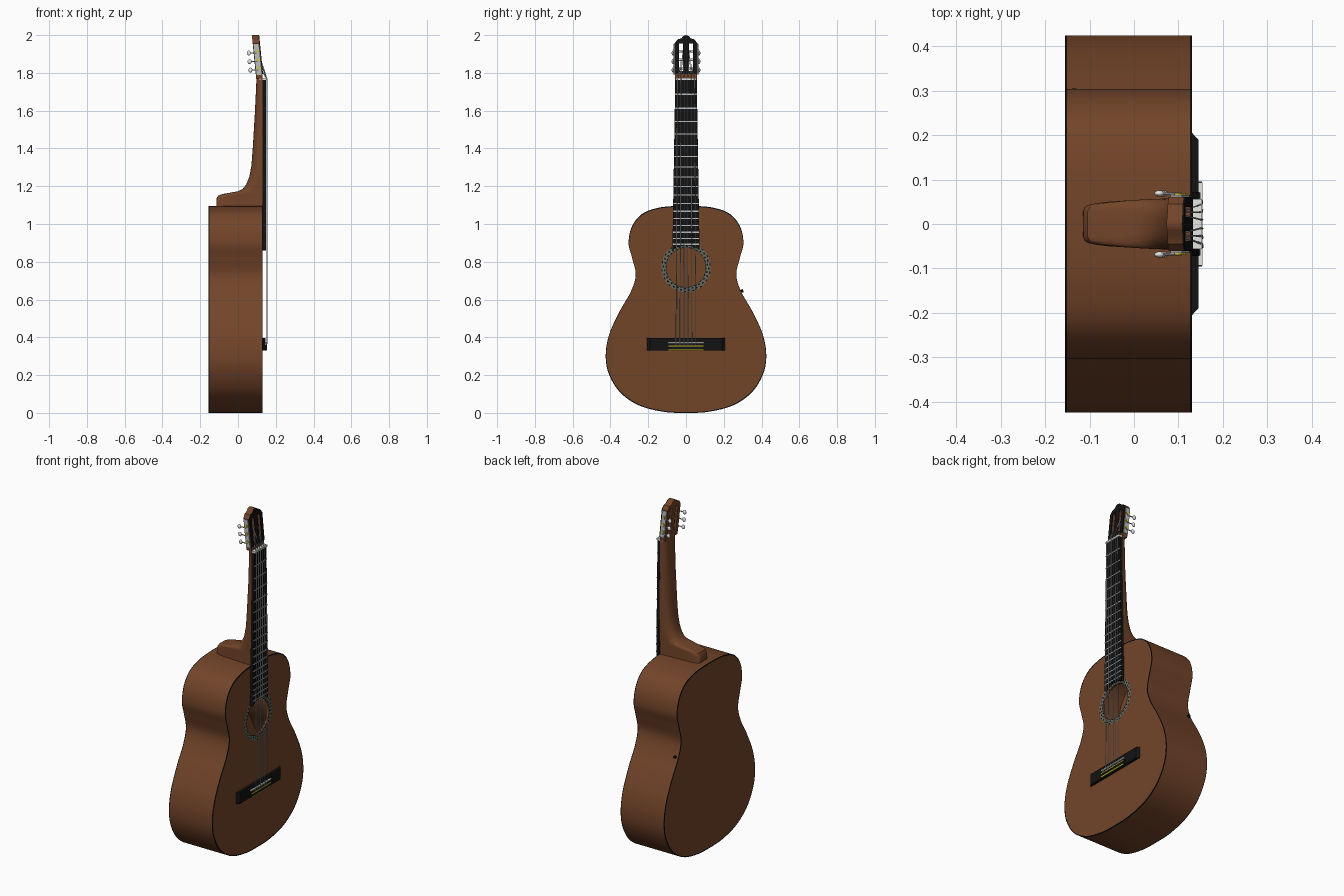
import bpy, bmesh, math
from mathutils import Vector

if "Cube" in bpy.data.objects:
    bpy.data.objects.remove(bpy.data.objects["Cube"])


def mat(name, rgb):
    m = bpy.data.materials.new(name)
    m.diffuse_color = (*rgb, 1)
    m.use_nodes = True
    m.node_tree.nodes["Principled BSDF"].inputs["Base Color"].default_value = m.diffuse_color
    return m


WOOD = mat("brown wood", (0.17, 0.058, 0.022))
BLACK = mat("black ebony", (0.006, 0.006, 0.006))
BONE = mat("white bone", (0.8, 0.8, 0.76))
STEEL = mat("silver steel", (0.5, 0.52, 0.54))
GREY = mat("grey green inlay", (0.13, 0.14, 0.11))
GOLD = mat("yellow trim", (0.65, 0.55, 0.04))


def finish(name, bm, *mats):
    bmesh.ops.recalc_face_normals(bm, faces=bm.faces[:])
    me = bpy.data.meshes.new(name)
    bm.to_mesh(me)
    bm.free()
    ob = bpy.data.objects.new(name, me)
    bpy.context.collection.objects.link(ob)
    for m in mats:
        me.materials.append(m)
    return ob


def prism(name, loops, x0, x1, m, lean=0.0):
    """Extrude (y, z) loops along x; later loops are holes. lean tilts it back."""
    bm = bmesh.new()
    twin, edges = {}, []
    for loop in loops:
        a = [bm.verts.new((x0, y, z)) for y, z in loop]
        b = [bm.verts.new((x1, y, z)) for y, z in loop]
        twin.update(zip(a, b))
        edges += [bm.edges.new((a[i - 1], a[i])) for i in range(len(a))]
    pairs = [tuple(e.verts) for e in edges]
    bmesh.ops.triangle_fill(bm, edges=edges, use_beauty=True, normal=(1, 0, 0))
    for f in bm.faces[:]:
        bm.faces.new([twin[v] for v in f.verts])
    for p, q in pairs:
        bm.faces.new((p, q, twin[q], twin[p]))
    for v in bm.verts:
        v.co.x -= (v.co.z - 1.775) * lean
    return finish(name, bm, m)


def box(name, x, y, z, m, lean=0.0):
    return prism(name, [[(y[0], z[0]), (y[1], z[0]), (y[1], z[1]), (y[0], z[1])]], x[0], x[1], m, lean)


def rod(name, p, q, r, m, sides=12):
    p, q = Vector(p), Vector(q)
    bm = bmesh.new()
    bmesh.ops.create_cone(bm, cap_ends=True, segments=sides, radius1=r, radius2=r, depth=(q - p).length)
    ob = finish(name, bm, m)
    ob.location = (p + q) / 2
    ob.rotation_euler = (q - p).to_track_quat('Z', 'Y').to_euler()
    return ob


def smooth_loop(pts, steps=6):
    """Closed Catmull-Rom curve."""
    out, n = [], len(pts)
    for i in range(n):
        a, b, c, d = (Vector(pts[(i + k) % n]) for k in (-1, 0, 1, 2))
        for s in range(steps):
            t = s / steps
            v = 0.5 * (2 * b + (c - a) * t + (2 * a - 5 * b + 4 * c - d) * t * t
                       + (3 * b - a - 3 * c + d) * t ** 3)
            out.append((v.x, v.y))
    return out


def mirrored(half):
    return half + [(-y, z) for y, z in reversed(half) if y > 0]


def scaled(loop, k):
    return [(y * k, 0.5475 + (z - 0.5475) * k) for y, z in loop]


def circle(r, n=64):
    return [(r * math.cos(2 * math.pi * i / n), HOLE_Z + r * math.sin(2 * math.pi * i / n)) for i in range(n)]


# Body: hollow box with a sound hole and dark binding on both edges
HOLE_Z = 0.77
outline = smooth_loop(mirrored([
    (0, 0), (0.12, 0.006), (0.25, 0.04), (0.35, 0.11), (0.41, 0.21), (0.425, 0.31),
    (0.405, 0.42), (0.35, 0.54), (0.293, 0.64), (0.266, 0.73), (0.285, 0.82),
    (0.304, 0.9), (0.285, 0.99), (0.23, 1.055), (0.15, 1.085), (0.06, 1.095)]))
prism("body_sides", [outline, scaled(outline, 0.965)], -0.151, 0.126, WOOD)
prism("body_front", [scaled(outline, 0.99), circle(0.104)], 0.118, 0.13, WOOD)
prism("body_back", [scaled(outline, 0.99)], -0.155, -0.143, WOOD)
for side, x in (("front", 0.126), ("back", -0.155)):
    prism(side + "_binding", [outline, scaled(outline, 0.99)], x, x + 0.0045, BLACK)
rod("strap_pin", (-0.135, 0.28, 0.64), (-0.135, 0.303, 0.647), 0.008, BLACK)

# Rosette: mosaic ring around the sound hole
bm = bmesh.new()
rings = [[bm.verts.new((0.132, y, z)) for y, z in circle(r, 72)] for r in (0.104, 0.109, 0.117, 0.125, 0.131)]
for band in range(4):
    for i in range(72):
        f = bm.faces.new((rings[band][i - 1], rings[band][i], rings[band + 1][i], rings[band + 1][i - 1]))
        f.material_index = 1 if (i + 2 * band) % 4 == 0 else 0
ob = finish("rosette", bm, GREY, BLACK)

# Neck and heel: lofted D-shaped sections (z, back x, half width, squareness, back taper)
sections = [(1.095, -0.115, 0.06, 8, 0.8), (1.135, -0.114, 0.06, 8, 0.8), (1.15, -0.105, 0.06, 7, 0.8),
            (1.159, -0.08, 0.06, 6, 0.85), (1.166, -0.04, 0.06, 5, 0.88), (1.173, 0.0, 0.06, 4, 0.92),
            (1.187, 0.026, 0.061, 3.2, 0.95), (1.21, 0.044, 0.062, 2.8, 1), (1.25, 0.06, 0.064, 2.5, 1),
            (1.31, 0.071, 0.063, 2.4, 1), (1.4, 0.078, 0.062, 2.4, 1), (1.6, 0.09, 0.059, 2.4, 1),
            (1.775, 0.098, 0.057, 3, 1)]
bm = bmesh.new()
rows = []
for z, back, w, n, taper in sections:
    row = []
    for i in range(25):
        a = math.pi * i / 24
        c, s = math.cos(a), max(math.sin(a), 0)
        d = s ** (2 / n)
        y = math.copysign(abs(c) ** (2 / n), c) * w * (1 + (taper - 1) * d)
        row.append(bm.verts.new((0.13 + (back - 0.13) * d, y, z)))
    rows.append(row)
for lo, hi in zip(rows, rows[1:]):
    for i in range(25):
        bm.faces.new((lo[i - 1], lo[i], hi[i], hi[i - 1]))
bm.faces.new(rows[0])
bm.faces.new(rows[-1])
finish("neck", bm, WOOD)

# Fingerboard with an arc cut at the sound hole, plus frets and nut
END = 0.116
arc = [(y, HOLE_Z + math.sqrt(END ** 2 - y * y)) for y in (0.072 * i / 8 for i in range(-8, 9))]
prism("fingerboard", [arc + [(0.057, 1.762), (-0.057, 1.762)]], 0.13, 0.147, BLACK)
SCALE = 1.395
for k in range(1, 18):
    z = 1.765 - SCALE * (1 - 2 ** (-k / 12))
    w = 0.057 + 0.015 * (1.762 - z) / 0.9
    box("fret_%d" % k, (0.146, 0.1495), (-w, w), (z - 0.003, z + 0.003), STEEL)
box("nut", (0.115, 0.153), (-0.056, 0.056), (1.762, 1.774), BONE)

# Slotted head with dark face plate
LEAN = 0.1
crest = [(0.061, 1.955), (0.045, 1.977), (0.025, 1.983), (0.014, 1.996), (0, 2.0)]
slots = [[(s * 0.016, 1.81), (s * 0.038, 1.81), (s * 0.038, 1.955), (s * 0.016, 1.955)] for s in (1, -1)]
prism("head", [mirrored([(0.057, 1.77), (0.06, 1.8)] + crest)] + slots, 0.096, 0.13, WOOD, LEAN)
prism("head_face", [mirrored([(0.06, 1.795)] + crest)] + slots, 0.13, 0.1345, BLACK, LEAN)

# Tuners on both sides of the head
PEGS = (1.825, 1.87, 1.915)
for s, side in ((1, "right"), (-1, "left")):
    box("tuner_plate_" + side, (0.1, 0.126), sorted((s * 0.06, s * 0.065)), (1.79, 1.952), STEEL, LEAN)
    for i, z in enumerate(PEGS):
        tag = "_%s_%d" % (side, i)
        x = 0.113 - (z - 1.775) * LEAN
        rod("roller" + tag, (x, s * 0.014, z), (x, s * 0.062, z), 0.007, BONE)
        rod("gear" + tag, (x, s * 0.064, z), (x, s * 0.07, z), 0.008, GOLD)
        rod("tuner_stem" + tag, (x, s * 0.068, z - 0.01), (x - 0.04, s * 0.068, z - 0.01), 0.003, STEEL, 8)
        bm = bmesh.new()
        bmesh.ops.create_uvsphere(bm, u_segments=14, v_segments=8, radius=1)
        ob = finish("tuner_button" + tag, bm, BONE)
        ob.scale = (0.011, 0.007, 0.013)
        ob.location = (x - 0.042, s * 0.069, z - 0.01)

# Bridge: bevelled wings, raised tie block, saddle and trim
bm = bmesh.new()
base = [bm.verts.new((0.13, y, z)) for y, z in ((-0.206, 0.33), (0.206, 0.33), (0.206, 0.397), (-0.206, 0.397))]
top = [bm.verts.new((0.145, v.co.y * 0.92, v.co.z)) for v in base]
bm.faces.new(base)
bm.faces.new(top)
for i in range(4):
    bm.faces.new((base[i - 1], base[i], top[i], top[i - 1]))
finish("bridge", bm, BLACK)
box("tie_block", (0.14, 0.153), (-0.096, 0.096), (0.331, 0.36), BLACK)
box("saddle", (0.14, 0.154), (-0.094, 0.094), (0.368, 0.375), BONE)
for i, z in enumerate((0.354, 0.332)):
    box("bridge_trim_%d" % i, (0.15, 0.1545), (-0.094, 0.094), (z - 0.003, z + 0.003), GOLD)

# Strings from tie block over saddle and nut to the rollers
for i in range(6):
    k = i - 2.5
    s = 1 if k > 0 else -1
    z = PEGS[int(abs(k))] if abs(k) < 3 else PEGS[0]
    z = PEGS[2 - int(abs(k))]
    peg = (0.12 - (z - 1.775) * LEAN, s * (0.021 + 0.005 * int(abs(k))), z)
    path = [(0.148, k * 0.021, 0.355), (0.1545, k * 0.021, 0.372), (0.1535, k * 0.018, 1.768), peg]
    for j in range(3):
        rod("string_%d_%d" % (i + 1, j), path[j], path[j + 1], 0.0026 - 0.0002 * i, STEEL, 6)

# Smooth the round parts, keep hard edges
bpy.ops.object.select_all(action='SELECT')
bpy.context.view_layer.objects.active = bpy.data.objects["neck"]
bpy.ops.object.shade_smooth_by_angle(angle=math.radians(35))
